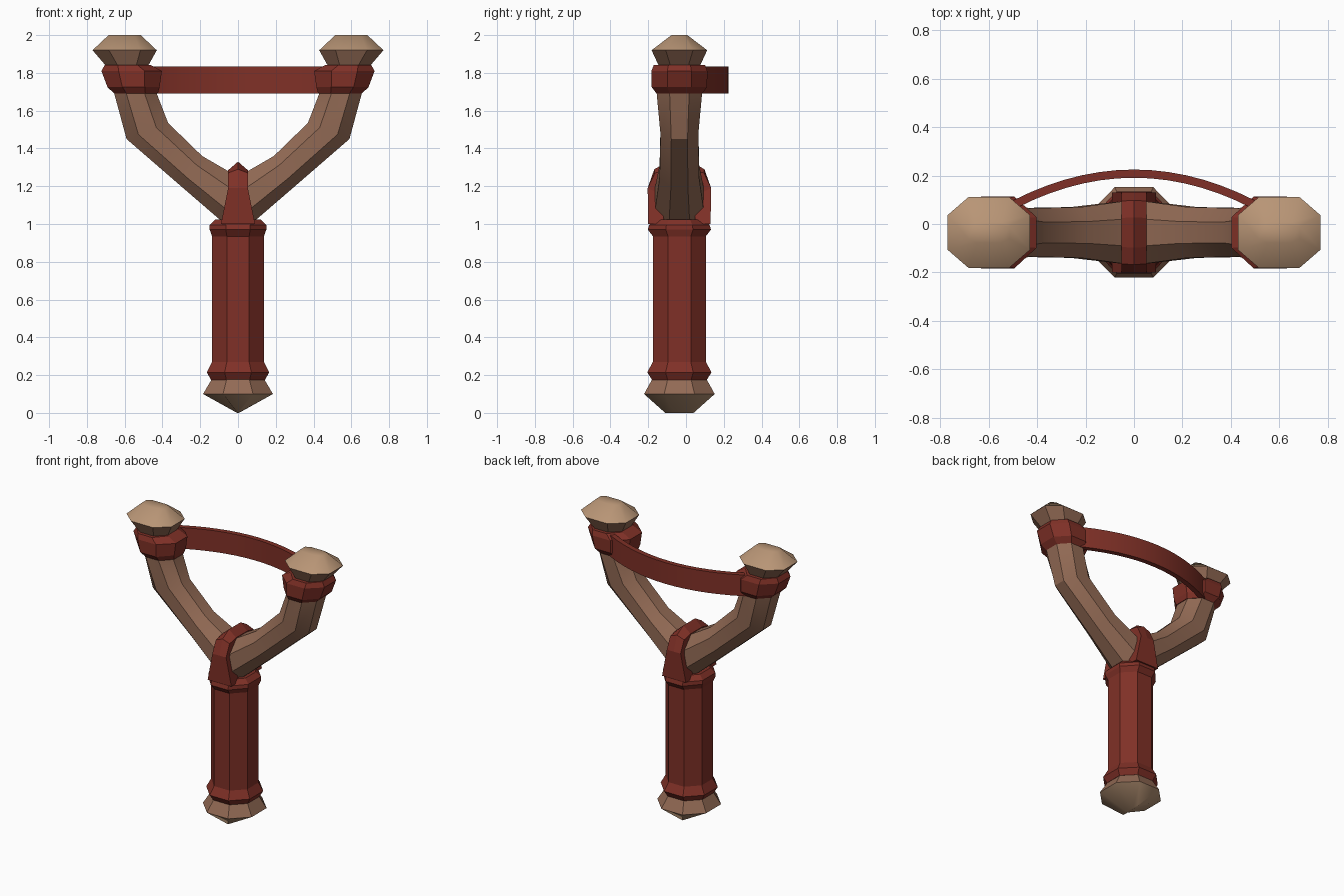
import bpy
import bmesh
import math
from mathutils import Vector

default = bpy.data.objects.get("Cube")
if default:
    bpy.data.objects.remove(default)

BODY_Y = -0.035  # depth centre of the wooden body


def material(name, color):
    mat = bpy.data.materials.new(name)
    mat.use_nodes = True
    mat.diffuse_color = color
    mat.node_tree.nodes["Principled BSDF"].inputs["Base Color"].default_value = color
    return mat


WOOD = material("brown wood", (0.29, 0.145, 0.09, 1))
CUT = material("pale cut wood", (0.48, 0.30, 0.18, 1))
LEATHER = material("dark red leather", (0.215, 0.03, 0.02, 1))


def octagon(center, u, v, corner=0.43):
    """Eight points around center, spanned by half-axes u and v."""
    pattern = ((1, -corner), (1, corner), (corner, 1), (-corner, 1))
    pattern += tuple((-a, -b) for a, b in pattern)
    return [center + u * a + v * b for a, b in pattern]


def level(x, z, hx, hy, corner=0.43):
    return octagon(Vector((x, BODY_Y, z)), Vector((hx, 0, 0)), Vector((0, hy, 0)), corner)


def loft(name, rings, mat, cap_mat=None, cap_band=None, cap_end=None, smooth=False):
    """Skin rings with quads; one band and end cap may be a smooth cut-wood dome."""
    bm = bmesh.new()
    rows = [[bm.verts.new(p) for p in ring] for ring in rings]
    n = len(rows[0])
    for k, (a, b) in enumerate(zip(rows, rows[1:])):
        for i in range(n):
            j = (i + 1) % n
            face = bm.faces.new((a[i], a[j], b[j], b[i]))
            face.smooth = smooth
            if k == cap_band:
                face.material_index, face.smooth = 1, True
    for end in (0, -1):
        face = bm.faces.new(rows[end])
        if cap_end == end:
            face.material_index, face.smooth = 1, True
    for edge in bm.edges:
        if len({f.material_index for f in edge.link_faces}) > 1:
            edge.smooth = False
    bmesh.ops.recalc_face_normals(bm, faces=bm.faces)
    mesh = bpy.data.meshes.new(name)
    bm.to_mesh(mesh)
    bm.free()
    mesh.materials.append(mat)
    if cap_mat:
        mesh.materials.append(cap_mat)
    obj = bpy.data.objects.new(name, mesh)
    bpy.context.collection.objects.link(obj)
    if smooth:
        bpy.ops.object.select_all(action="DESELECT")
        obj.select_set(True)
        bpy.context.view_layer.objects.active = obj
        bpy.ops.object.shade_smooth_by_angle(angle=math.radians(30))
    return obj


# Pommel: flared ring with a wedge-shaped cut underside
loft("pommel", [level(0, 0, 0.005, 0.075), level(0, 0.1, 0.185, 0.187),
                level(0, 0.185, 0.135, 0.14)], WOOD, CUT, cap_band=0, cap_end=0)

# Leather grip with rolled collars at both ends
grip = ((0.175, 0.143, 0.145), (0.215, 0.165, 0.17), (0.27, 0.137, 0.14),
        (0.935, 0.137, 0.14), (0.97, 0.15, 0.167), (0.995, 0.15, 0.16),
        (1.025, 0.12, 0.13))
loft("grip", [level(0, z, hx, hy) for z, hx, hy in grip], LEATHER)

# Strap over the crotch, ridged on top and flat on front and back
half_strap = ((0.165, 1.0, 0.09, 0), (0.168, 1.19, 0.052, 0),
              (0.13, 1.27, 0.052, 0.02), (0.06, 1.285, 0.052, 0.045))
strap = [(-y, z, w, r) for y, z, w, r in half_strap] + list(reversed(half_strap))
rings = []
for y, z, w, ridge in strap:
    inner = (y * 0.5, min(z, 1.15))
    rings.append([Vector((x, BODY_Y + py, pz)) for x, (py, pz) in (
        (-w, inner), (-w, (y, z)), (0, (y * (1 + ridge), z + ridge)),
        (w, (y, z)), (w, inner))])
loft("crotch_strap", rings, LEATHER)

# Forked arms, wraps and knobs, mirrored by side
arm = ((0, 0.94, 0, 1.25, 0.135), (0.29, 1.19, 0.19, 1.36, 0.105),
       (0.59, 1.45, 0.37, 1.535, 0.1), (0.655, 1.69, 0.43, 1.69, 0.12),
       (0.69, 1.85, 0.48, 1.85, 0.11))
wrap = ((0.54, 1.69, 0.115, 0.12), (0.553, 1.725, 0.138, 0.147),
        (0.563, 1.81, 0.16, 0.148), (0.585, 1.843, 0.12, 0.135))
for side, s in (("left", 1), ("right", -1)):
    rings = []
    for ox, oz, ix, iz, hy in arm:
        outer, inner = Vector((s * ox, BODY_Y, oz)), Vector((s * ix, BODY_Y, iz))
        rings.append(octagon((outer + inner) / 2, (outer - inner) / 2, Vector((0, hy, 0))))
    loft(side + "_arm", rings, WOOD, smooth=True)
    loft(side + "_wrap", [level(s * x, z, hx, hy) for x, z, hx, hy in wrap], LEATHER)
    loft(side + "_knob", [level(s * 0.587, 1.835, 0.11, 0.108),
                          level(s * 0.6, 1.92, 0.17, 0.147, 0.49),
                          level(s * 0.6, 2.0, 0.085, 0.042, 0.6)],
         WOOD, CUT, cap_band=1, cap_end=-1)

# Band bowing backwards between the two wraps
rings = []
steps = 16
for i in range(steps + 1):
    x = 0.56 * (2 * i / steps - 1)
    y = 0.208 - 0.52 * x * x
    out = Vector((1.04 * x, 1, 0)).normalized() * 0.017
    mid = Vector((x, y, 0))
    rings.append([mid + d + Vector((0, 0, z)) for d, z in (
        (out, 1.69), (out, 1.835), (-out, 1.835), (-out, 1.69))])
loft("band", rings, LEATHER, smooth=True)
